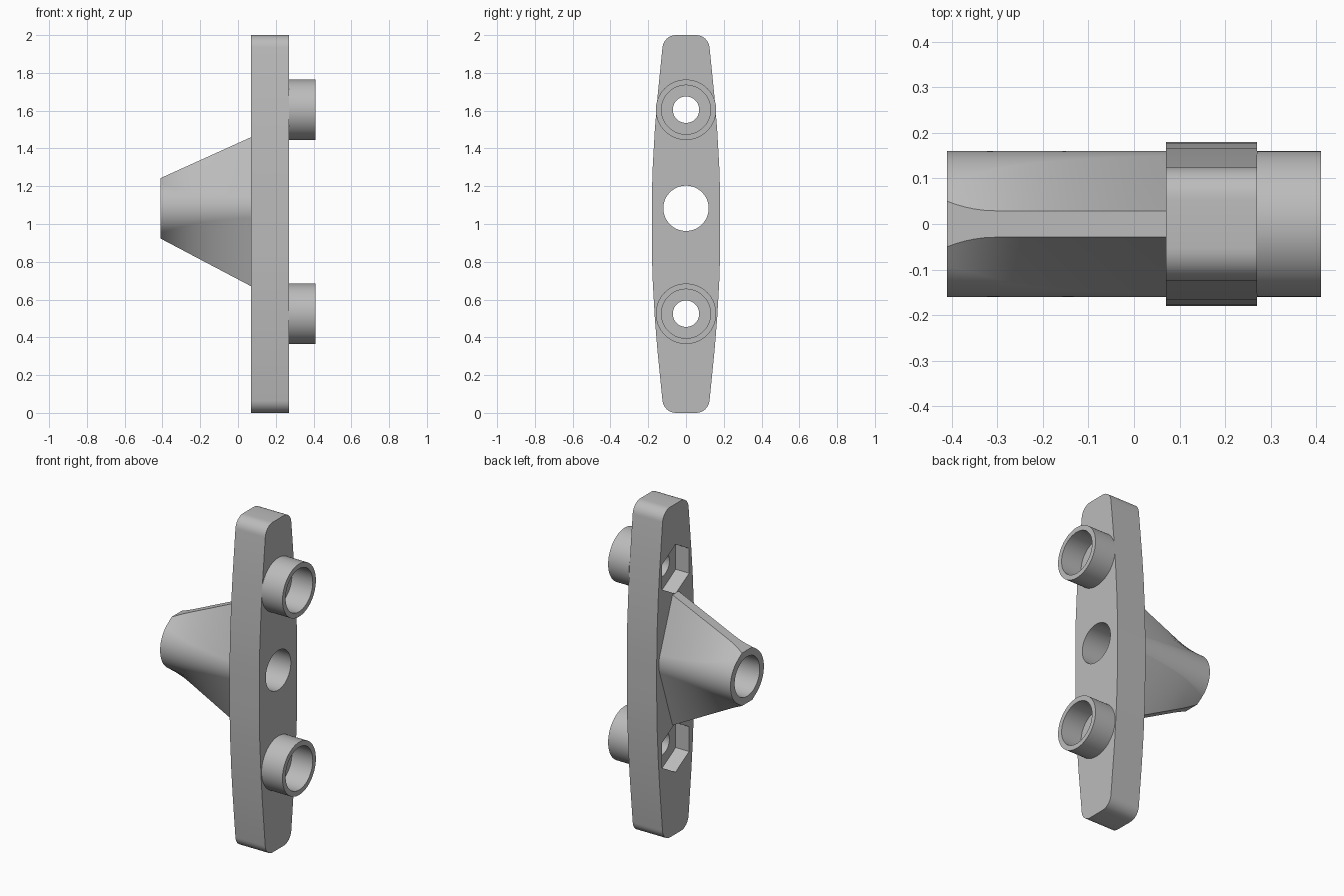
import bpy, bmesh, math
from mathutils import Matrix

cube = bpy.data.objects.get("Cube")
if cube:
    bpy.data.objects.remove(cube, do_unlink=True)

grey = bpy.data.materials.new("plain grey")
grey.use_nodes = True
COLOUR = (0.5, 0.5, 0.5, 1)
grey.diffuse_color = COLOUR
grey.node_tree.nodes["Principled BSDF"].inputs["Base Color"].default_value = COLOUR

BACK, FACE, TIP, END = 0.07, 0.27, -0.41, 0.41   # stations along x
TUBE_Z, BOLT_Z = 1.083, (0.525, 1.605)
TUBE_R = 0.16


def loft(name, sections):
    """Skin a stack of (x, outline) sections, outline points being (y, z)."""
    bm = bmesh.new()
    rings = [[bm.verts.new((x, y, z)) for y, z in outline] for x, outline in sections]
    n = len(rings[0])
    for a, b in zip(rings, rings[1:]):
        for i in range(n):
            j = (i + 1) % n
            bm.faces.new((a[i], a[j], b[j], b[i]))
    bm.faces.new(rings[0])
    bm.faces.new(rings[-1])
    bmesh.ops.recalc_face_normals(bm, faces=bm.faces)
    mesh = bpy.data.meshes.new(name)
    bm.to_mesh(mesh)
    bm.free()
    mesh.materials.append(grey)
    ob = bpy.data.objects.new(name, mesh)
    bpy.context.collection.objects.link(ob)
    return ob


def round_bar(name, x0, x1, radius, z, sides=64):
    ring = []
    for i in range(sides):
        a = math.tau * i / sides + math.pi / 2
        ring.append((radius * math.cos(a), z + radius * math.sin(a)))
    return loft(name, [(x0, ring), (x1, ring)])


def cut(ob, cutter):
    cutter.hide_render = True
    mod = ob.modifiers.new("cut", 'BOOLEAN')
    mod.operation, mod.solver, mod.object = 'DIFFERENCE', 'EXACT', cutter
    bpy.context.view_layer.objects.active = ob
    bpy.ops.object.modifier_apply(modifier=mod.name)
    bpy.data.objects.remove(cutter, do_unlink=True)


def smooth(ob):
    bpy.ops.object.select_all(action='DESELECT')
    ob.select_set(True)
    bpy.context.view_layer.objects.active = ob
    bpy.ops.object.shade_smooth_by_angle(angle=math.radians(25))


# Plate: bowed sides with rounded ends, mirrored in both directions
quarter = [(0.18, 0.13), (0.178, 0.27), (0.165, 0.5), (0.152, 0.66)]
for i in range(9):
    a = math.radians(5 + 85 * i / 8)
    quarter.append((0.053 + 0.072 * math.cos(a), 0.928 + 0.072 * math.sin(a)))
half = [(y, 1 - z) for y, z in reversed(quarter)] + [(y, 1 + z) for y, z in quarter]
outline = half + [(-y, z) for y, z in reversed(half)]
plate = loft("plate", [(BACK, outline), (FACE, outline)])
cut(plate, round_bar("bore_cutter", 0, 0.5, 0.12, TUBE_Z))
for z in BOLT_Z:
    cut(plate, round_bar("bolt_cutter", 0, 0.5, 0.07, z))
    cut(plate, round_bar("nut_cutter", 0, BACK + 0.09, 0.15, z, 6))
smooth(plate)

# Bosses: thin rings around the bolt holes
for side, z in zip(("lower", "upper"), BOLT_Z):
    boss = round_bar(side + "_boss", FACE, END, TUBE_R, z)
    cut(boss, round_bar("boss_cutter", 0, 0.5, 0.13, z))
    smooth(boss)


# Tube with tapering webs above and below, blended by tangent flanks
def tangent(w, h):
    return math.atan2(h, w) - math.acos(min(1, TUBE_R / math.hypot(w, h)))


def web_section(t):
    w = 0.029 + 0.021 * max(0, 1 - t / 0.22) ** 2
    up, down = 0.16 + 0.217 * t, 0.16 + 0.253 * t
    lo, hi = -tangent(w, down), tangent(w, up)
    right = [(w, -down)]
    for i in range(25):
        a = lo + (hi - lo) * i / 24
        right.append((TUBE_R * math.cos(a), TUBE_R * math.sin(a)))
    right.append((w, up))
    ring = right + [(-y, z) for y, z in reversed(right)]
    return [(y, z + TUBE_Z) for y, z in ring]


steps = 24
tube = loft("webbed_tube", [(TIP + (BACK - TIP) * i / steps, web_section(i / steps))
                            for i in range(steps + 1)])
cut(tube, round_bar("bore_cutter", -0.6, 0.5, 0.12, TUBE_Z))
smooth(tube)
